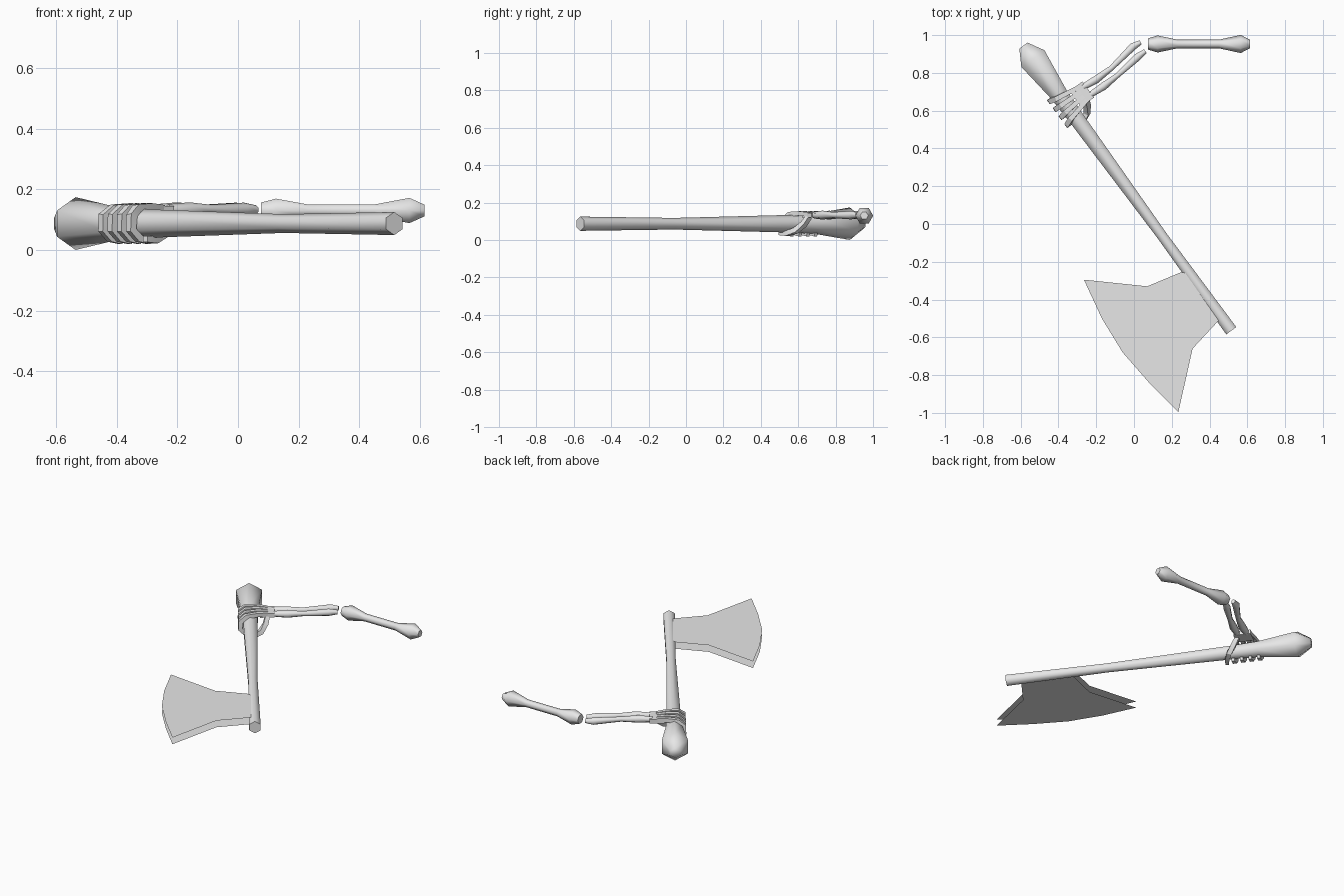
import bpy, bmesh, math
from mathutils import Vector, Matrix

cube = bpy.data.objects.get("Cube")
if cube:
    bpy.data.objects.remove(cube, do_unlink=True)

grey = bpy.data.materials.new("plain_grey")
grey.use_nodes = True
grey.diffuse_color = (0.8, 0.8, 0.8, 1)
grey.node_tree.nodes["Principled BSDF"].inputs["Base Color"].default_value = (0.8, 0.8, 0.8, 1)

# Handle frame: s runs from the blade end to the pommel, p runs across it
END = Vector((0.515, -0.565, 0))
ALONG = Vector((-0.589, 0.808, 0)).normalized()
ACROSS = Vector((ALONG.y, -ALONG.x, 0))
UP = Vector((0, 0, 1))


def on_handle(s, p, z):
    return END + ALONG * s + ACROSS * p + UP * z


def finish(name, bm, angle):
    bmesh.ops.recalc_face_normals(bm, faces=bm.faces)
    mesh = bpy.data.meshes.new(name)
    bm.to_mesh(mesh)
    bm.free()
    mesh.materials.append(grey)
    ob = bpy.data.objects.new(name, mesh)
    bpy.context.collection.objects.link(ob)
    bpy.ops.object.select_all(action='DESELECT')
    ob.select_set(True)
    bpy.context.view_layer.objects.active = ob
    if angle:
        bpy.ops.object.shade_smooth_by_angle(angle=math.radians(angle))
    return ob


def tube(name, points, radii, ref, sides=6, turn=0.0, angle=65):
    """Closed tube through the points; ref sets where the first corner lies."""
    bm = bmesh.new()
    rings = []
    last = len(points) - 1
    for i, (c, r) in enumerate(zip(points, radii)):
        t = (points[min(i + 1, last)] - points[max(i - 1, 0)]).normalized()
        a = (ref - t * ref.dot(t)).normalized()
        b = t.cross(a)
        ring = []
        for k in range(sides):
            w = turn + math.tau * k / sides
            ring.append(bm.verts.new(c + (a * math.cos(w) + b * math.sin(w)) * r))
        rings.append(ring)
    for lo, hi in zip(rings, rings[1:]):
        for k in range(sides):
            n = (k + 1) % sides
            bm.faces.new((lo[k], lo[n], hi[n], hi[k]))
    bm.faces.new(rings[0])
    bm.faces.new(rings[-1])
    return finish(name, bm, angle)


# Shaft with swollen pommel
shaft = [(0, 0.038), (0.62, 0.031), (1.38, 0.047), (1.55, 0.054), (1.783, 0.087), (1.868, 0.031)]
tube("handle", [on_handle(s, 0, 0.087) for s, r in shaft], [r for s, r in shaft], UP)

# Blade: half outline with a ground edge, mirrored through its middle plane
outline = [(-0.265, -0.295), (0.07, -0.33), (0.25, -0.255), (0.32, -0.27), (0.48, -0.49),
           (0.44, -0.52), (0.31, -0.66), (0.235, -0.995), (0.08, -0.84), (-0.06, -0.68),
           (-0.17, -0.50)]
bm = bmesh.new()
plate = bm.faces.new([bm.verts.new((x, y, 0)) for x, y in outline])
bmesh.ops.inset_region(bm, faces=[plate], thickness=0.028, use_even_offset=True)
for v in plate.verts:
    v.co.z = 0.021
blade = finish("axe_blade", bm, 40)
if blade.data.polygons[0].normal.z < 0:
    blade.data.flip_normals()
blade.location.z = 0.09
mirror = blade.modifiers.new("mirror", 'MIRROR')
mirror.use_axis = (False, False, True)

# Upper arm bone
bone = [(0.075, 0.03), (0.125, 0.045), (0.23, 0.023), (0.45, 0.023), (0.565, 0.048), (0.615, 0.022)]
tube("upper_arm_bone", [Vector((x, 0.953, 0.13)) for x, r in bone], [r for x, r in bone],
     Vector((0, 1, 0)))

# Paired forearm bones
forearm = {
    "forearm_bone_outer": [(0.035, 0.962), (-0.005, 0.94), (-0.12, 0.825), (-0.20, 0.765), (-0.27, 0.725)],
    "forearm_bone_inner": [(0.06, 0.915), (0.02, 0.885), (-0.09, 0.785), (-0.16, 0.73), (-0.23, 0.685)],
}
for name, path in forearm.items():
    tube(name, [Vector((x, y, 0.133)) for x, y in path], [0.014, 0.023, 0.016, 0.024, 0.018], UP)

# Palm block
bm = bmesh.new()
bmesh.ops.create_cube(bm, size=1, matrix=Matrix.Diagonal((0.085, 0.105, 0.026, 1)))
turn = Matrix((ACROSS, ALONG, UP)).transposed().to_4x4()
bm.transform(Matrix.Translation(on_handle(1.478, 0.098, 0.132)) @ turn)
finish("palm", bm, 0)

# Four fingers curled over the handle, thinning to the tips
curl = [(0.10, 0.137), (0.04, 0.142), (-0.025, 0.136), (-0.056, 0.112),
        (-0.058, 0.066), (-0.028, 0.038), (0.015, 0.028)]
for i in range(4):
    root, tip = 1.518 - 0.027 * i, 1.548 - 0.052 * i
    path = []
    for k, (p, z) in enumerate(curl):
        f = min(k / 3, 1)
        path.append(on_handle(root + (tip - root) * f, p, z))
    tube(f"finger_{i + 1}", path, [0.016, 0.017, 0.019, 0.019, 0.018, 0.017, 0.013],
         ALONG, 4, math.pi / 4, 30)

# Thumb passing under the handle
thumb = [(1.44, 0.10, 0.125), (1.415, 0.088, 0.085), (1.38, 0.06, 0.05),
         (1.355, 0.01, 0.034), (1.345, -0.035, 0.036)]
tube("thumb", [on_handle(*q) for q in thumb], [0.018, 0.02, 0.02, 0.018, 0.014],
     ALONG, 4, math.pi / 4, 30)
